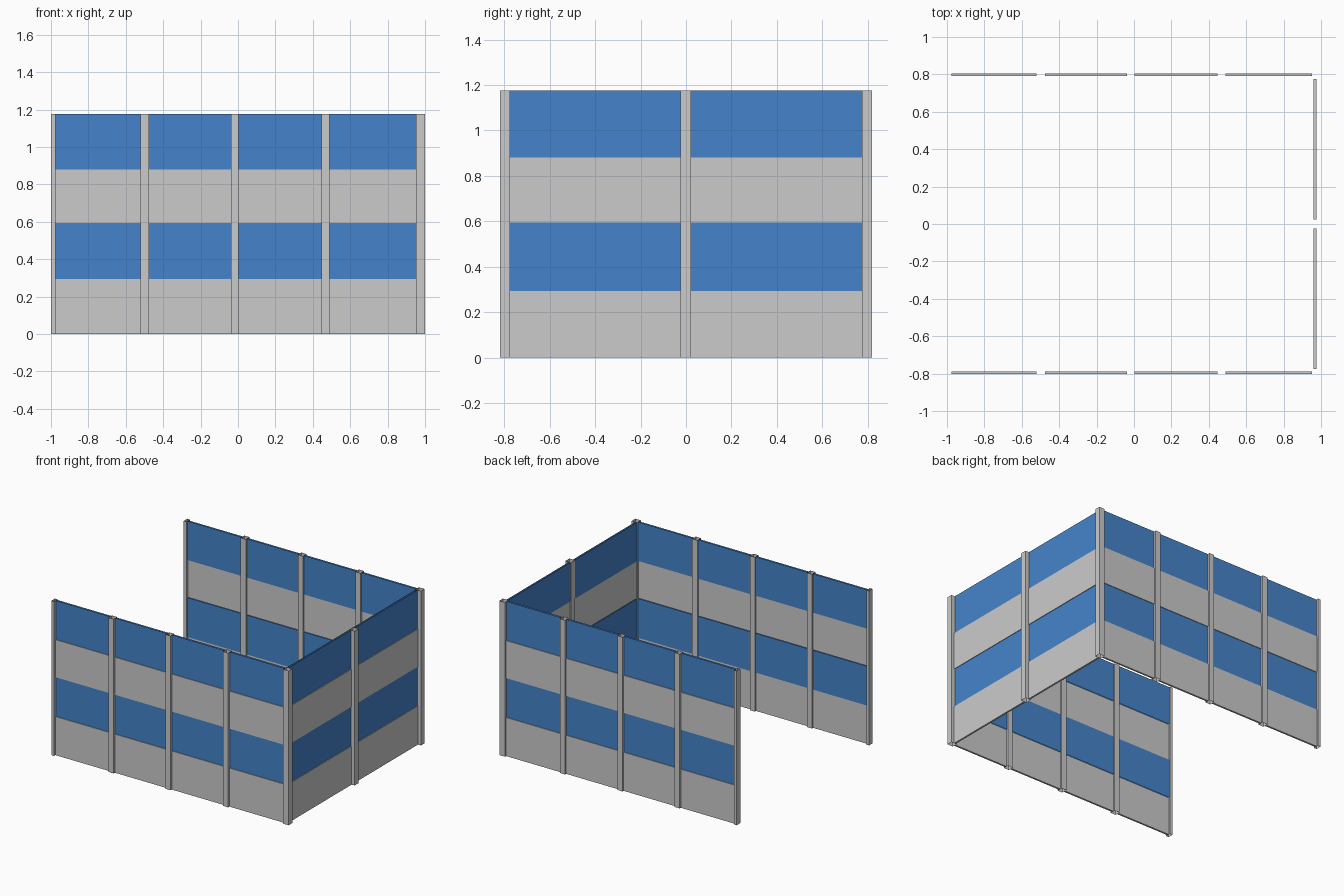
import bpy

if "Cube" in bpy.data.objects:
    bpy.data.objects.remove(bpy.data.objects["Cube"])

H = 1.176
ROWS = [0.0, 0.294, 0.594, 0.88, H]

blue = bpy.data.materials.new("blue_panel")
blue.diffuse_color = (0.06, 0.23, 0.6, 1)
blue.use_nodes = True
blue.node_tree.nodes["Principled BSDF"].inputs["Base Color"].default_value = blue.diffuse_color


def prism(name, x0, x1, y0, y1, z0, z1, caps=True, mat=None):
    """Upright rectangular prism, optionally open at top and bottom."""
    v = [(x, y, z) for z in (z0, z1)
         for x, y in ((x0, y0), (x1, y0), (x1, y1), (x0, y1))]
    f = [(i, (i + 1) % 4, (i + 1) % 4 + 4, i + 4) for i in range(4)]
    if caps:
        f += [(3, 2, 1, 0), (4, 5, 6, 7)]
    me = bpy.data.meshes.new(name)
    me.from_pydata(v, [], f)
    if mat:
        me.materials.append(mat)
    ob = bpy.data.objects.new(name, me)
    bpy.context.collection.objects.link(ob)
    return ob


# Upright posts (open hollow sections), as x ranges along the long walls
posts = [(-1.0, -0.977), (-0.52, -0.476), (-0.038, 0.004), (0.446, 0.49), (0.953, 1.0)]
for side, (y0, y1) in (("front", (-0.818, -0.775)), ("back", (0.775, 0.818))):
    for x0, x1 in posts:
        prism(side + "_post", x0, x1, y0, y1, 0, H, caps=False)
prism("side_post", 0.953, 1.0, -0.024, 0.023, 0, H, caps=False)

# Stacked wall panels: grey boards alternate with blue ones set slightly inward
INSET = 0.005
for r in range(4):
    z0, z1 = ROWS[r], ROWS[r + 1]
    is_blue = r % 2 == 1
    d = INSET if is_blue else 0
    opts = dict(caps=not is_blue, mat=blue if is_blue else None)
    kind = "blue_panel" if is_blue else "grey_panel"
    # long walls
    for a, b in zip(posts, posts[1:]):
        prism("front_" + kind, a[1], b[0], -0.803 + d, -0.789 + d, z0, z1, **opts)
        prism("back_" + kind, a[1], b[0], 0.791 - d, 0.805 - d, z0, z1, **opts)
    # end wall
    for y0, y1 in ((-0.775, -0.024), (0.023, 0.775)):
        prism("side_" + kind, 0.961 - d, 0.975 - d, y0, y1, z0, z1, **opts)
